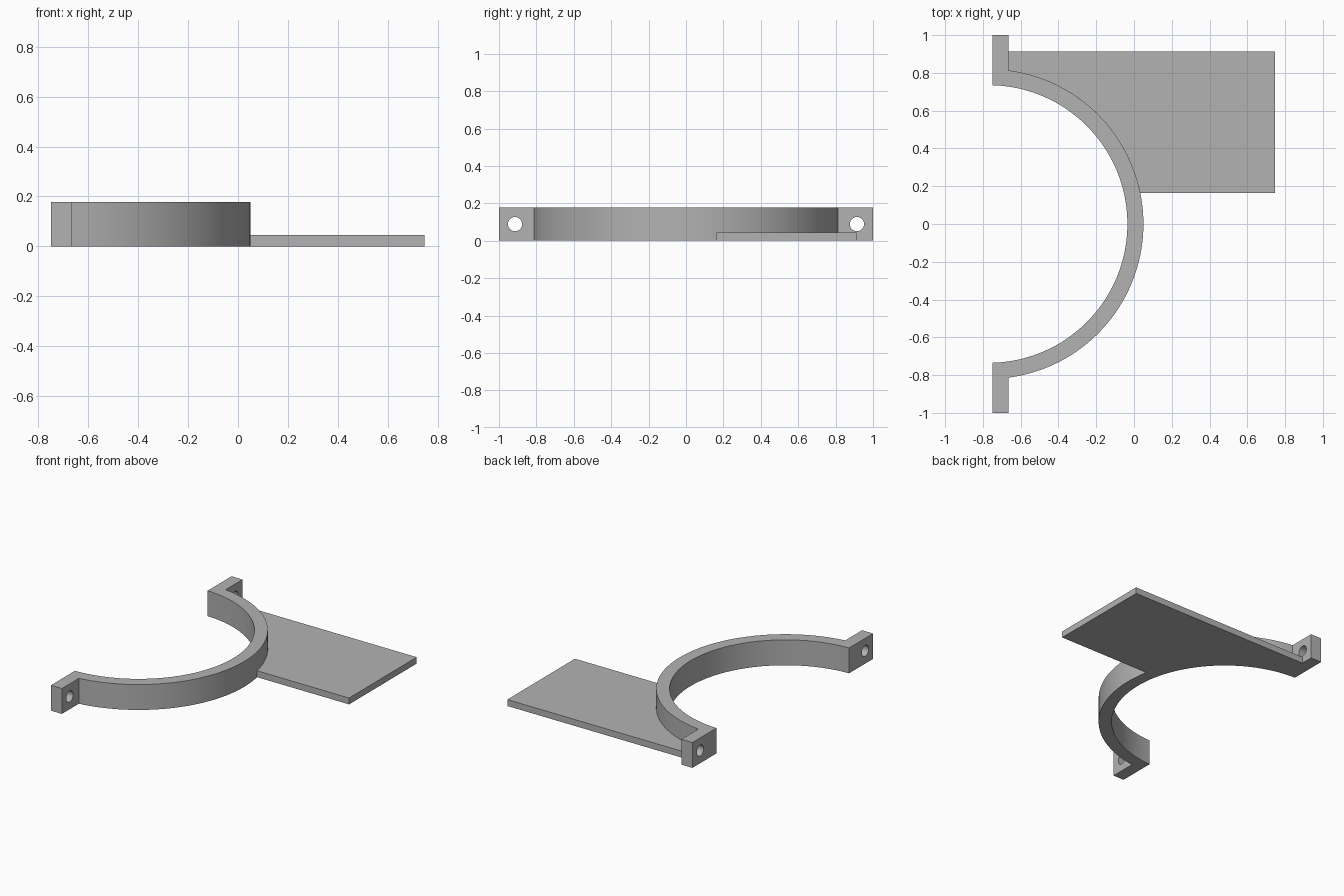
import bpy
import bmesh
import math
from mathutils import Matrix

cube = bpy.data.objects.get("Cube")
if cube:
    bpy.data.objects.remove(cube, do_unlink=True)

# Main dimensions
CENTRE_X, OUTER_R, INNER_R = -0.77, 0.82, 0.735
BACK_X, LUG_X, PLATE_X = -0.75, -0.665, 0.747
HEIGHT, PLATE_H = 0.178, 0.045
PLATE_Y0, PLATE_Y1 = 0.163, 0.912
HOLE_Y, HOLE_R = 0.914, 0.038

grey = bpy.data.materials.new("plain_grey")
grey.use_nodes = True
grey.diffuse_color = (0.45, 0.45, 0.45, 1)
grey.node_tree.nodes["Principled BSDF"].inputs["Base Color"].default_value = (0.45, 0.45, 0.45, 1)


def arc(radius, start, end, steps):
    """Points on a circle around the clamp centre."""
    angles = [start + (end - start) * i / steps for i in range(steps + 1)]
    return [(CENTRE_X + radius * math.cos(a), radius * math.sin(a)) for a in angles]


def add_object(name, bm):
    bmesh.ops.recalc_face_normals(bm, faces=bm.faces)
    mesh = bpy.data.meshes.new(name)
    bm.to_mesh(mesh)
    bm.free()
    mesh.materials.append(grey)
    obj = bpy.data.objects.new(name, mesh)
    bpy.context.collection.objects.link(obj)
    return obj


def extrude_outline(name, points, height):
    bm = bmesh.new()
    face = bm.faces.new([bm.verts.new((x, y, 0)) for x, y in points])
    top = bmesh.ops.extrude_face_region(bm, geom=[face])["geom"]
    verts = [v for v in top if isinstance(v, bmesh.types.BMVert)]
    bmesh.ops.translate(bm, verts=verts, vec=(0, 0, height))
    return add_object(name, bm)


def activate(obj):
    bpy.ops.object.select_all(action='DESELECT')
    obj.select_set(True)
    bpy.context.view_layer.objects.active = obj


# Half-ring clamp with a square lug at each end
outer_end = math.acos((LUG_X - CENTRE_X) / OUTER_R)
inner_end = math.acos((BACK_X - CENTRE_X) / INNER_R)
outline = arc(OUTER_R, -outer_end, outer_end, 72)
outline += [(LUG_X, 1), (BACK_X, 1)]
outline += arc(INNER_R, inner_end, -inner_end, 72)
outline += [(BACK_X, -1), (LUG_X, -1)]
clamp = extrude_outline("half_ring_clamp", outline, HEIGHT)

# Bolt holes through the lugs
bm = bmesh.new()
for side in (-1, 1):
    place = Matrix.Translation((LUG_X, side * HOLE_Y, HEIGHT / 2)) @ Matrix.Rotation(math.pi / 2, 4, 'Y')
    bmesh.ops.create_cone(bm, cap_ends=True, segments=40, radius1=HOLE_R,
                          radius2=HOLE_R, depth=0.4, matrix=place)
cutter = add_object("bolt_hole_cutter", bm)
cutter.hide_render = True
drill = clamp.modifiers.new("bolt_holes", 'BOOLEAN')
drill.operation = 'DIFFERENCE'
drill.solver = 'EXACT'
drill.object = cutter
activate(clamp)
bpy.ops.object.modifier_apply(modifier=drill.name)
bpy.data.objects.remove(cutter, do_unlink=True)

# Flat mounting plate fitted against the outside of the ring
plate_start = math.asin(PLATE_Y0 / OUTER_R)
outline = arc(OUTER_R, outer_end, plate_start, 48)
outline += [(PLATE_X, PLATE_Y0), (PLATE_X, PLATE_Y1), (LUG_X, PLATE_Y1)]
plate = extrude_outline("mounting_plate", outline, PLATE_H)

for obj in (clamp, plate):
    activate(obj)
    bpy.ops.object.shade_smooth_by_angle(angle=math.radians(30))
